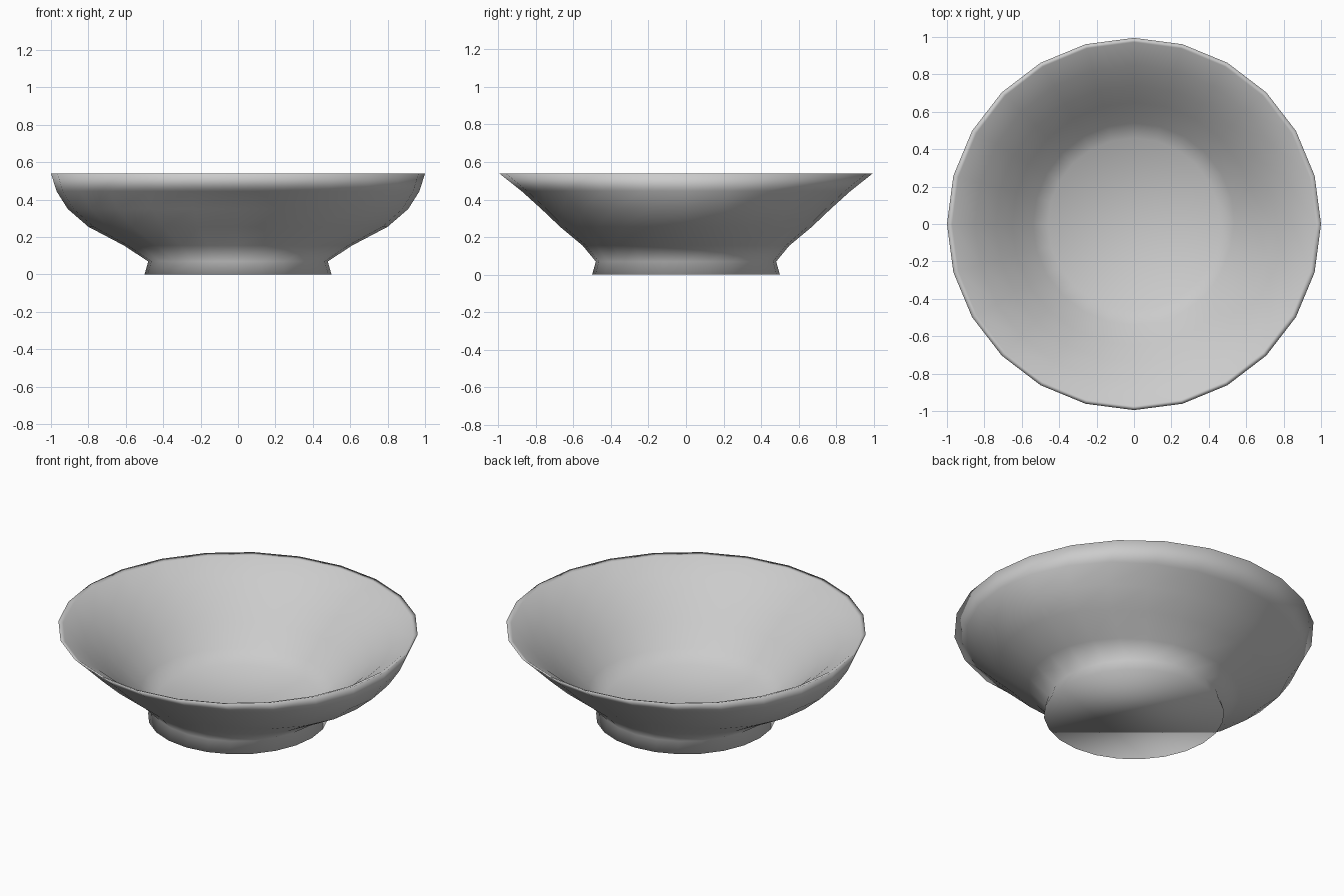
import bpy, bmesh
from math import cos, sin, tau

SIDES = 24

cube = bpy.data.objects.get("Cube")
if cube:
    bpy.data.objects.remove(cube)

# Plain glaze
glaze = bpy.data.materials.new("light_grey_glaze")
glaze.use_nodes = True
color = (0.6, 0.6, 0.6, 1)
glaze.diffuse_color = color
glaze.node_tree.nodes["Principled BSDF"].inputs["Base Color"].default_value = color

# Outer wall rings: x radius, y radius, height; the wall bulges along x
outer = [(.5, .5, 0), (.48, .48, .07), (.61, .55, .155), (.8, .67, .255),
         (.91, .77, .35), (.97, .875, .445), (1, .995, .54)]
# Round inside, from the lip down to the floor: radius, height
inner = [(.972, .532), (.85, .45), (.74, .36), (.65, .27), (.54, .165), (.46, .1)]
rings = outer + [(r, r, z) for r, z in inner]


def ring_verts(bm, rx, ry, z):
    angles = [tau * i / SIDES for i in range(SIDES)]
    return [bm.verts.new((rx * cos(a), ry * sin(a), z)) for a in angles]


# Bowl with its foot: bridged rings, closed underneath and at the floor
bm = bmesh.new()
loops = [ring_verts(bm, *ring) for ring in rings]
for low, high in zip(loops, loops[1:]):
    for i in range(SIDES):
        j = (i + 1) % SIDES
        bm.faces.new((low[i], low[j], high[j], high[i]))
bm.faces.new(loops[0][::-1])
bm.faces.new(loops[-1])
for face in bm.faces:
    face.smooth = True

mesh = bpy.data.meshes.new("bowl")
bm.to_mesh(mesh)
bm.free()
mesh.materials.append(glaze)
bowl = bpy.data.objects.new("bowl", mesh)
bpy.context.collection.objects.link(bowl)
